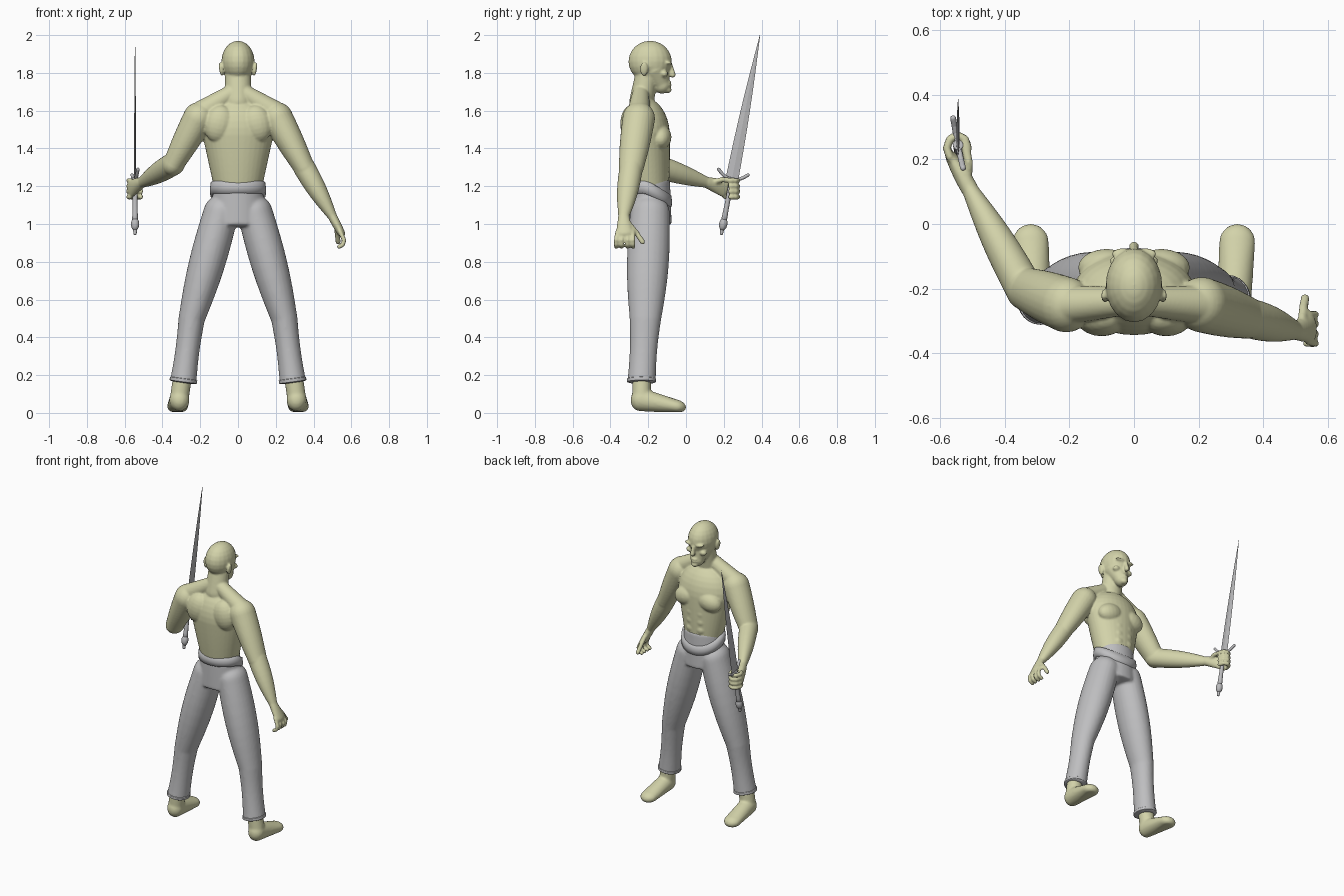
import bpy, bmesh, math
from mathutils import Vector, Matrix

cube = bpy.data.objects.get("Cube")
if cube:
    bpy.data.objects.remove(cube)

X, Y, Z = Vector((1, 0, 0)), Vector((0, 1, 0)), Vector((0, 0, 1))


def material(name, red, green, blue):
    mat = bpy.data.materials.new(name)
    mat.use_nodes = True
    colour = (red, green, blue, 1)
    mat.diffuse_color = colour
    mat.node_tree.nodes["Principled BSDF"].inputs["Base Color"].default_value = colour
    return mat


skin = material("olive_skin", .65, .65, .4)
cloth = material("grey_cloth", .52, .52, .53)
steel = material("steel_grey", .5, .5, .51)


def limb(bm, start, end, thick, thin, bulge=0, ratio=(1, 1), across=X, cap=1, sides=24, steps=8):
    """Tapered, bulging capsule; ratio is the depth against the width at each end."""
    start, end = Vector(start), Vector(end)
    length = (end - start).length
    axis = (end - start) / length
    wide = (across - axis * across.dot(axis)).normalized()
    deep = axis.cross(wide)
    # Stations: distance along the axis, fraction of the length, cap shrink
    quarter = [math.pi / 2 * k / steps for k in range(steps)]
    stations = [(-cap * thick * math.cos(a), 0, max(math.sin(a), .02)) for a in quarter]
    stations += [(length * k / steps, k / steps, 1) for k in range(steps + 1)]
    stations += [(length + cap * thin * math.cos(a), 1, max(math.sin(a), .02)) for a in reversed(quarter)]
    rings = []
    for along, t, shrink in stations:
        radius = (thick + (thin - thick) * t + bulge * math.sin(math.pi * t)) * shrink
        depth = radius * (ratio[0] + (ratio[1] - ratio[0]) * t)
        turns = [math.tau * k / sides for k in range(sides)]
        rings.append([bm.verts.new(start + axis * along + wide * radius * math.cos(a)
                                   + deep * depth * math.sin(a)) for a in turns])
    bridge(bm, rings)
    bm.faces.new(rings[0])
    bm.faces.new(rings[-1])


def bridge(bm, rings):
    for low, high in zip(rings, rings[1:]):
        for k in range(len(low)):
            bm.faces.new((low[k - 1], low[k], high[k], high[k - 1]))


def chain(bm, points, radius):
    for start, end in zip(points, points[1:]):
        limb(bm, start, end, radius, radius, across=Vector((1, .3, .2)), sides=12, steps=4)


def ball(bm, centre, radii, tilt=0):
    pose = Matrix.Translation(centre) @ Matrix.Rotation(tilt, 4, 'Y') @ Matrix.Diagonal((*radii, 1))
    bmesh.ops.create_uvsphere(bm, u_segments=20, v_segments=12, radius=1, matrix=pose)


def finish(name, bm, mat, voxel=0, smooth=0):
    bmesh.ops.recalc_face_normals(bm, faces=bm.faces)
    mesh = bpy.data.meshes.new(name)
    bm.to_mesh(mesh)
    bm.free()
    mesh.materials.append(mat)
    mesh.shade_smooth()
    obj = bpy.data.objects.new(name, mesh)
    bpy.context.collection.objects.link(obj)
    if voxel:
        blend = obj.modifiers.new("blend", 'REMESH')
        blend.mode, blend.voxel_size, blend.use_smooth_shade = 'VOXEL', voxel, True
        obj.modifiers.new("soften", 'SMOOTH').iterations = smooth
    return obj


# Torso, neck and muscles
bm = bmesh.new()
limb(bm, (0, -.195, 1.16), (0, -.215, 1.48), .12, .19, ratio=(.86, .68), sides=36)
limb(bm, (0, -.235, 1.65), (0, -.205, 1.8), .072, .068, ratio=(.9, .9))
for side in (1, -1):
    ball(bm, (side * .085, -.135, 1.46), (.09, .058, .065), side * .25)
    ball(bm, (side * .1, -.29, 1.53), (.08, .058, .1), side * -.2)
    ball(bm, (side * .045, -.27, 1.3), (.04, .03, .12))
    limb(bm, (side * .04, -.24, 1.69), (side * .2, -.25, 1.59), .045, .06, across=Y)
    for row in range(3):
        ball(bm, (side * .034, -.108, 1.37 - row * .055), (.034, .022, .03))

# Head and face
ball(bm, (0, -.19, 1.86), (.088, .115, .11))
limb(bm, (0, -.165, 1.81), (0, -.128, 1.735), .08, .045)
limb(bm, (0, -.08, 1.84), (0, -.07, 1.79), .01, .016)
ball(bm, (0, -.1, 1.71), (.024, .024, .018))
for lip in (1.735, 1.75):
    ball(bm, (0, -.09, lip), (.024, .014, .007))
for side in (1, -1):
    ball(bm, (side * .036, -.092, 1.85), (.036, .018, .01), side * -.15)
    ball(bm, (side * .05, -.115, 1.795), (.025, .02, .018))
    ball(bm, (side * .09, -.222, 1.82), (.01, .022, .038), side * .15)

# Lowered left arm and raised right arm
flat = (.95, .85)
left = [Vector(p) for p in ((.21, -.25, 1.56), (.35, -.29, 1.3), (.5, -.33, 1.04))]
right = [Vector(p) for p in ((-.21, -.25, 1.56), (-.34, -.2, 1.32), (-.51, .11, 1.22))]
for (shoulder, elbow, wrist), across in ((left, Y), (right, Z)):
    limb(bm, shoulder, elbow, .086, .066, .004, flat, Y)
    limb(bm, elbow, wrist, .062, .029, .01, flat, across)

# Open left hand
limb(bm, left[2], (.545, -.325, .955), .03, .045, ratio=(.8, .45), across=Y, cap=.6)
for finger in range(4):
    y = -.37 + finger * .03
    chain(bm, [(.54, y * .9 - .03, .96), (.562, y, .915), (.555, y, .89), (.535, y, .88)], .012)
chain(bm, [(.52, -.3, 1), (.525, -.26, .95), (.53, -.23, .905)], .014)

# Gripping right hand, its fingers curling about the hilt
limb(bm, right[2], (-.562, .2, 1.19), .03, .048, ratio=(.9, .4), across=Z, cap=.6)
for finger in range(4):
    z = 1.23 - finger * .029
    turns = [math.pi * k / 4 for k in range(-1, 5)]
    chain(bm, [(-.547 - .033 * math.cos(a), .235 + .04 * math.sin(a), z) for a in turns], .013)
chain(bm, [(-.515, .14, 1.22), (-.512, .19, 1.235), (-.525, .25, 1.23)], .014)
finish("bare_body", bm, skin, voxel=.0065, smooth=3)

# Feet and ankles, flattened on the sole
bm = bmesh.new()
for side in (1, -1):
    limb(bm, (side * .31, -.24, .07), (side * .32, -.055, .035), .053, .056, ratio=(1.15, .65))
    limb(bm, (side * .31, -.235, .08), (side * .29, -.235, .22), .05, .05)
for vert in bm.verts:
    vert.co.z = max(vert.co.z, .005)
finish("feet", bm, skin, voxel=.008, smooth=4)

# Trousers
bm = bmesh.new()
limb(bm, (0, -.193, 1.23), (0, -.19, 1), .127, .148, ratio=(.85, .77), cap=.1, sides=36)
for side in (1, -1):
    hip, knee, cuff = (side * .09, -.19, 1.06), (side * .245, -.215, .5), (side * .29, -.235, .165)
    limb(bm, hip, knee, .093, .07, .014, (1.12, 1.2))
    limb(bm, knee, cuff, .07, .07, -.006, (1.2, 1.07), cap=.1)
finish("trousers", bm, cloth, voxel=.009, smooth=5)

# Trouser hems
bm = bmesh.new()
for side in (1, -1):
    limb(bm, (side * .288, -.235, .18), (side * .29, -.235, .165), .073, .073, ratio=(1.06, 1.06), cap=.1)
finish("trouser_hems", bm, cloth)

# Waistband that dips at the front
bm = bmesh.new()
rings = []
for height, grow in ((0, -.012), (.006, .004), (.035, .006), (.067, .002), (.073, -.016)):
    ring = []
    for k in range(48):
        a = math.tau * k / 48
        dip = .075 * max(0, .25 + .75 * math.sin(a)) ** 1.4
        ring.append(bm.verts.new(((.142 + grow + dip / 10) * math.cos(a),
                                  (.113 + grow) * math.sin(a) - .193, 1.16 - dip + height)))
    rings.append(ring)
bridge(bm, rings)
finish("waistband", bm, cloth)

# Sword: blade, upswept guard, grip and pommel
tilted = Matrix.Translation((-.545, .243, 1.235)) @ Matrix.Rotation(math.radians(-11), 4, 'X')
turned = tilted @ Matrix.Rotation(math.radians(11), 4, 'Z')
bm = bmesh.new()
limb(bm, (0, 0, 0), (0, 0, .78), .034, .001, .006, (.15, .2), Y, cap=.1, sides=4)
blade = finish("sword_blade", bm, steel)
blade.data.shade_flat()
blade.matrix_world = tilted

bm = bmesh.new()
chain(bm, [(0, y / 50, y * y / 400) for y in range(-4, 5)], .009)
finish("sword_guard", bm, steel).matrix_world = turned

bm = bmesh.new()
limb(bm, (0, 0, .01), (0, 0, -.22), .016, .016, -.003, cap=.1, sides=12)
ball(bm, (0, 0, -.24), (.022, .022, .035))
limb(bm, (0, 0, -.26), (0, 0, -.29), .011, .009, sides=12)
finish("sword_grip", bm, steel).matrix_world = turned
